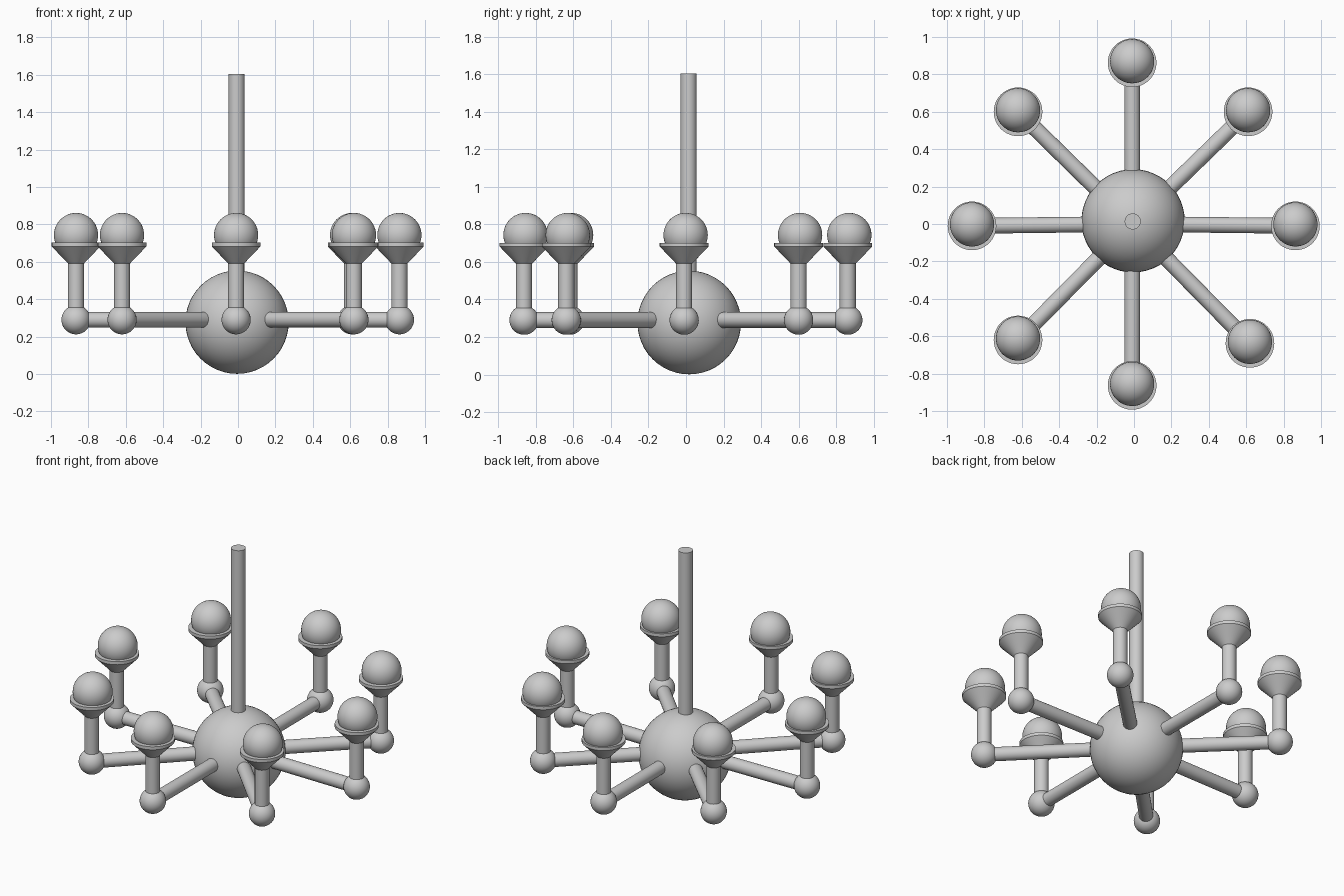
import bpy, math
from mathutils import Vector

if "Cube" in bpy.data.objects:
    bpy.data.objects.remove(bpy.data.objects["Cube"])


def finish(name, angle=40):
    ob = bpy.context.object
    ob.name = name
    bpy.ops.object.shade_smooth_by_angle(angle=math.radians(angle))
    return ob


def ball(name, loc, r):
    bpy.ops.mesh.primitive_uv_sphere_add(segments=48, ring_count=24, radius=r, location=loc)
    return finish(name)


def rod(name, a, b, r):
    a, b = Vector(a), Vector(b)
    d = b - a
    bpy.ops.mesh.primitive_cylinder_add(vertices=32, radius=r, depth=d.length, location=(a + b) / 2)
    bpy.context.object.rotation_euler = d.to_track_quat('Z', 'Y').to_euler()
    return finish(name)


def cup(name, x, y):
    # lathed drip cup: flared cone with a thin vertical rim
    profile = [(0.042, 0.59), (0.130, 0.682), (0.130, 0.702)]
    n = 48
    verts = [(r * math.cos(2 * math.pi * i / n), r * math.sin(2 * math.pi * i / n), z)
             for r, z in profile for i in range(n)]
    faces = [(k * n + i, k * n + (i + 1) % n, (k + 1) * n + (i + 1) % n, (k + 1) * n + i)
             for k in range(len(profile) - 1) for i in range(n)]
    faces += [tuple(reversed(range(n))), tuple(range(2 * n, 3 * n))]
    me = bpy.data.meshes.new(name)
    me.from_pydata(verts, [], faces)
    ob = bpy.data.objects.new(name, me)
    ob.location = (x, y, 0)
    bpy.context.collection.objects.link(ob)
    bpy.ops.object.select_all(action='DESELECT')
    bpy.context.view_layer.objects.active = ob
    ob.select_set(True)
    return finish(name, 30)


# central body and hanging rod
ball("hub", (-0.005, 0.017, 0.277), 0.276)
rod("hanging_rod", (-0.007, 0.014, 0.3), (-0.007, 0.014, 1.605), 0.043)

# eight lamp arms: elbow, stem, cup and bulb at each end
ends = [(0.863, -0.01), (0.61, 0.60), (-0.01, 0.862), (-0.62, 0.60),
        (-0.866, -0.01), (-0.62, -0.62), (-0.01, -0.863), (0.62, -0.638)]
Z = 0.29
for i, (x, y) in enumerate(ends, 1):
    rod(f"arm_{i}", (-0.008, 0.0, Z), (x, y, Z), 0.042)
    ball(f"elbow_{i}", (x, y, Z), 0.078)
    rod(f"stem_{i}", (x, y, Z), (x, y, 0.64), 0.043)
    cup(f"cup_{i}", x, y)
    ball(f"bulb_{i}", (x, y + 0.008, 0.743), 0.118)
